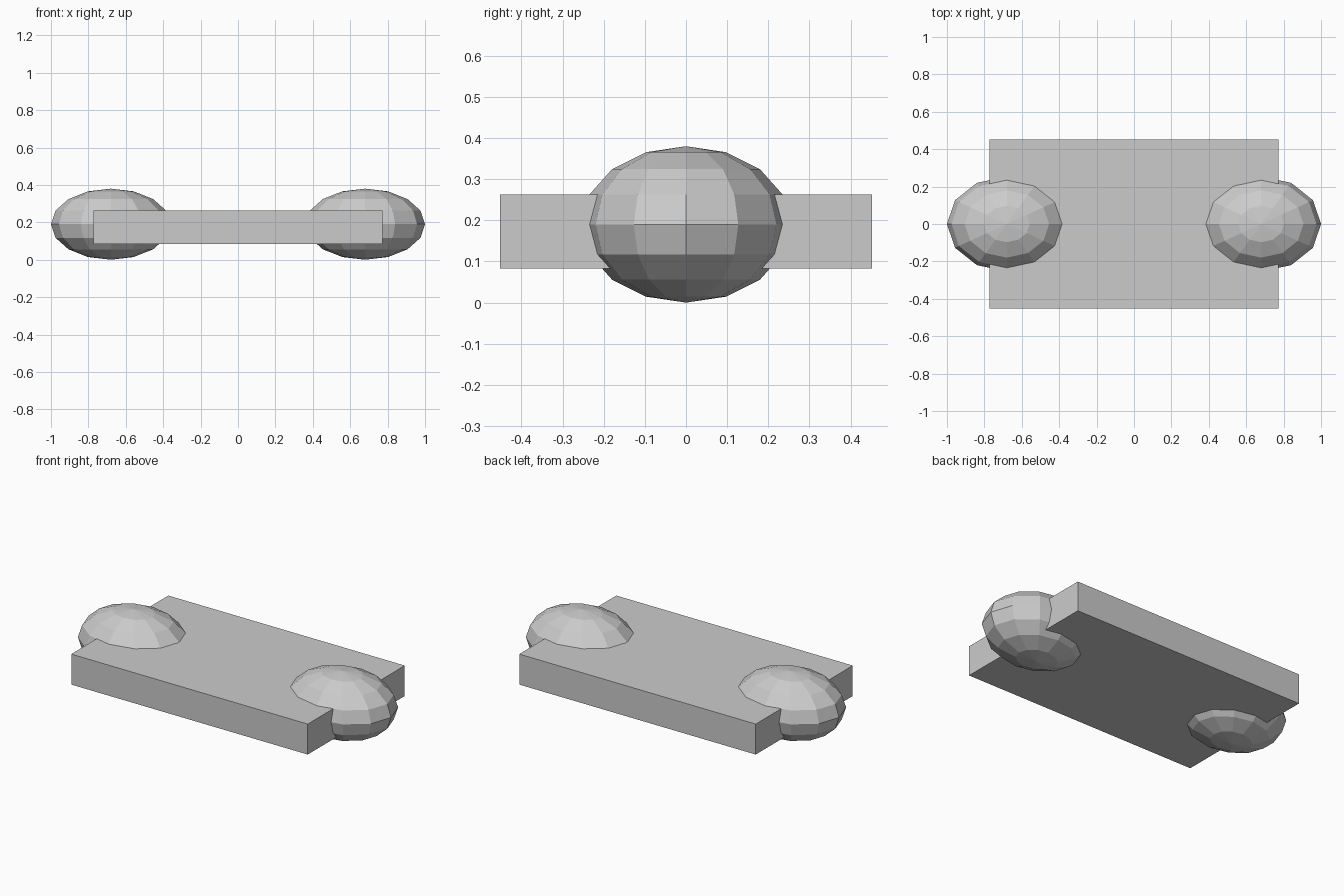
import bpy

if "Cube" in bpy.data.objects:
    bpy.data.objects.remove(bpy.data.objects["Cube"])

MID_Z = 0.19

# Flat rectangular slab
bpy.ops.mesh.primitive_cube_add(size=1, location=(0, 0, 0.173))
slab = bpy.context.object
slab.name = "slab"
slab.scale = (1.545, 0.905, 0.18)

# Faceted ellipsoid set into each short end
for side, sign in (("left", -1), ("right", 1)):
    bpy.ops.mesh.primitive_uv_sphere_add(segments=12, ring_count=8, radius=1,
                                         location=(sign * 0.68, 0, MID_Z))
    bulb = bpy.context.object
    bulb.name = side + "_end_bulb"
    bulb.scale = (0.32, 0.254, 0.19)
